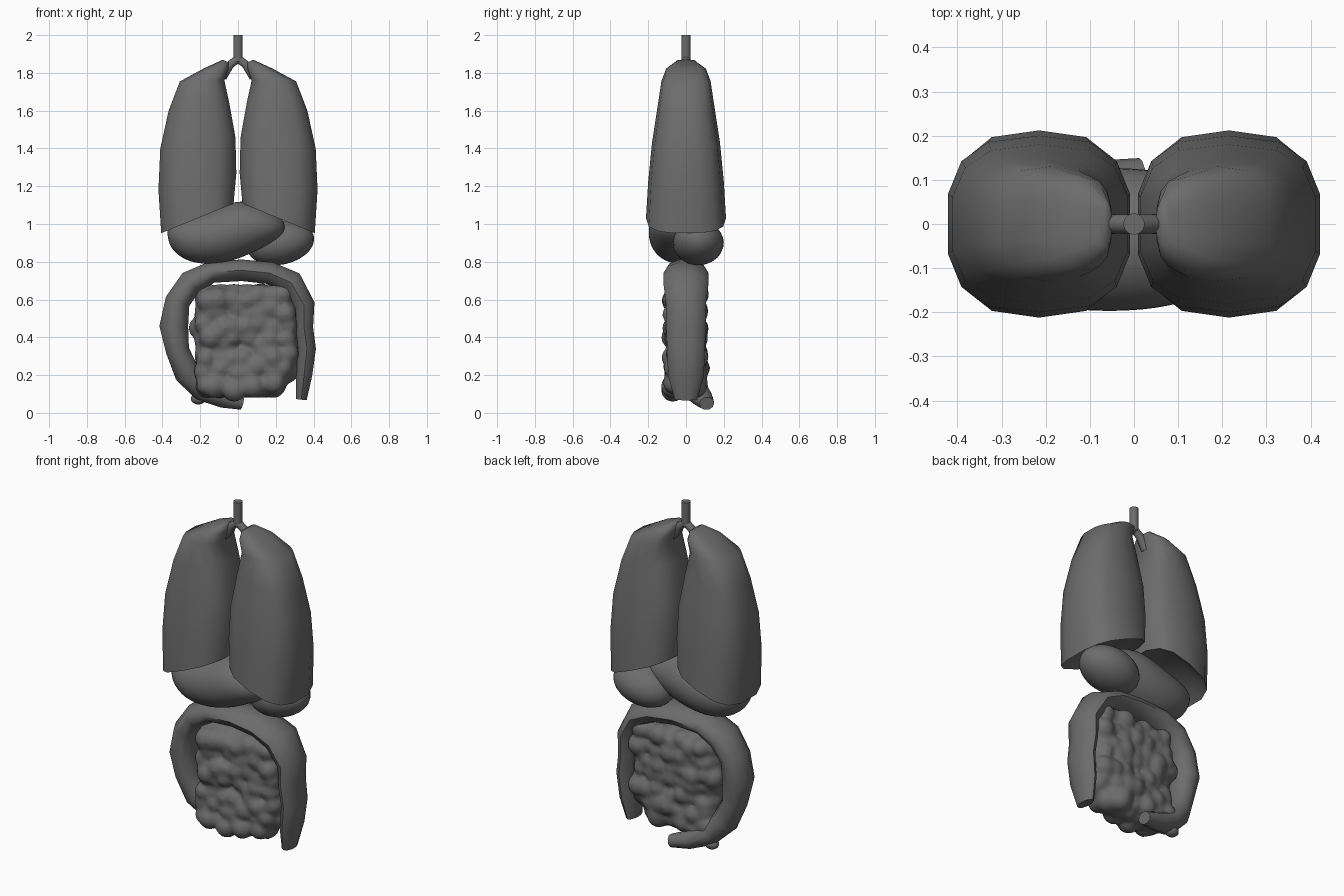
import bpy, bmesh, math, random
from mathutils import Vector

cube = bpy.data.objects.get("Cube")
if cube:
    bpy.data.objects.remove(cube)

grey = bpy.data.materials.new("dark_grey")
grey.use_nodes = True
colour = (0.15, 0.15, 0.15, 1)
grey.diffuse_color = colour
grey.node_tree.nodes["Principled BSDF"].inputs["Base Color"].default_value = colour


def finish(name, bm, angle=60):
    bmesh.ops.recalc_face_normals(bm, faces=bm.faces)
    mesh = bpy.data.meshes.new(name)
    bm.to_mesh(mesh)
    bm.free()
    mesh.materials.append(grey)
    obj = bpy.data.objects.new(name, mesh)
    bpy.context.collection.objects.link(obj)
    bpy.ops.object.select_all(action="DESELECT")
    obj.select_set(True)
    bpy.context.view_layer.objects.active = obj
    bpy.ops.object.shade_smooth_by_angle(angle=math.radians(angle))
    return obj


def loft(name, rings, sides, power=1.0, angle=60):
    """Skin closed rings, each given as centre, half axis u and half axis v."""
    def squash(t):
        return math.copysign(abs(t) ** power, t)
    bm = bmesh.new()
    loops = []
    for c, u, v in rings:
        turns = [2 * math.pi * (k + 0.5) / sides for k in range(sides)]
        loops.append([bm.verts.new(c + u * squash(math.cos(a)) + v * squash(math.sin(a)))
                      for a in turns])
    for low, high in zip(loops, loops[1:]):
        for k in range(sides):
            n = (k + 1) % sides
            bm.faces.new((low[k], low[n], high[n], high[k]))
    bm.faces.new(loops[0])
    bm.faces.new(loops[-1])
    return finish(name, bm, angle)


def subdivide(obj, levels):
    mod = obj.modifiers.new("Smooth", "SUBSURF")
    mod.levels = mod.render_levels = levels


def tube(name, path, sides):
    """Tube through (x, y, z, in-plane radius, depth radius) points in an xz bend."""
    points = [Vector(p[:3]) for p in path]
    rings = []
    for i, p in enumerate(path):
        d = points[min(i + 1, len(path) - 1)] - points[max(i - 1, 0)]
        side = Vector((d.z, 0, -d.x)).normalized()
        depth = side.cross(d).normalized()
        rings.append((points[i], side * p[3], depth * p[4]))
    return loft(name, rings, sides)


def ellipsoid(name, centre, radii, tilt=0):
    bm = bmesh.new()
    bmesh.ops.create_uvsphere(bm, u_segments=24, v_segments=14, radius=1)
    bmesh.ops.scale(bm, vec=radii, verts=bm.verts)
    obj = finish(name, bm)
    obj.location = centre
    obj.rotation_euler.y = tilt
    return obj


# Lungs: inner x, outer x, inner z, outer z, depth
lung_rings = [
    (0.06, 0.36, 1.12, 1.01, 0.15),
    (0.02, 0.41, 1.11, 0.95, 0.212),
    (0.005, 0.425, 1.27, 1.18, 0.2),
    (0.01, 0.415, 1.46, 1.4, 0.18),
    (0.045, 0.37, 1.65, 1.6, 0.15),
    (0.07, 0.31, 1.76, 1.755, 0.13),
    (0.05, 0.18, 1.82, 1.825, 0.105),
    (0.05, 0.08, 1.855, 1.87, 0.05),
]
for side, name in ((-1, "right_lung"), (1, "left_lung")):
    rings = []
    for xi, xo, zi, zo, depth in lung_rings:
        rings.append((Vector((side * (xi + xo) / 2, 0, (zi + zo) / 2)),
                      Vector((side * (xo - xi) / 2, 0, (zo - zi) / 2)),
                      Vector((0, depth, 0))))
    loft(name, rings, 14, power=0.72, angle=65)

# Windpipe and its two branches
tube("windpipe", [(0, 0, 1.86, 0.024, 0.024), (0, 0, 2, 0.024, 0.024)], 16)
for side, name in ((-1, "right_bronchus"), (1, "left_bronchus")):
    tube(name, [(0, 0, 1.875, 0.022, 0.022), (side * 0.04, 0, 1.845, 0.022, 0.022),
                (side * 0.085, 0, 1.78, 0.028, 0.028)], 12)

# Liver: x, centre z, half depth, half height
liver = [(-0.375, 0.96, 0.03, 0.03), (-0.35, 0.94, 0.10, 0.09), (-0.25, 0.92, 0.15, 0.135),
         (-0.12, 0.935, 0.17, 0.155), (0, 0.97, 0.17, 0.165), (0.1, 0.985, 0.155, 0.13),
         (0.19, 0.985, 0.12, 0.085), (0.25, 0.985, 0.05, 0.03)]
subdivide(loft("liver", [(Vector((x, -0.035, z)), Vector((0, d, 0)), Vector((0, 0, h)))
                         for x, z, d, h in liver], 12), 2)

# Stomach
ellipsoid("stomach", (0.225, 0.065, 0.9), (0.18, 0.135, 0.115), -0.2)

# Large intestine, from the blind end round to the descending end
colon = [(0.02, 0.11, 0.05, 0.035, 0.04), (-0.08, 0.09, 0.075, 0.05, 0.055),
         (-0.19, 0.05, 0.12, 0.06, 0.07), (-0.27, 0.02, 0.21, 0.07, 0.085),
         (-0.32, 0, 0.33, 0.065, 0.085), (-0.34, 0, 0.46, 0.08, 0.1),
         (-0.32, 0, 0.59, 0.07, 0.1), (-0.25, 0, 0.69, 0.07, 0.11),
         (-0.14, 0, 0.745, 0.06, 0.11), (0.02, 0, 0.755, 0.06, 0.11),
         (0.17, 0, 0.74, 0.062, 0.12), (0.28, 0, 0.69, 0.07, 0.12),
         (0.35, 0, 0.57, 0.06, 0.105), (0.35, 0, 0.45, 0.05, 0.105),
         (0.365, 0, 0.34, 0.05, 0.1), (0.35, 0, 0.2, 0.045, 0.095),
         (0.335, 0, 0.07, 0.03, 0.06)]
tube("large_intestine", colon, 10)
ellipsoid("appendix", (-0.21, 0.06, 0.075), (0.04, 0.035, 0.03))

# Small intestine: packed coils fused into one lumpy mass
random.seed(4)
bm = bmesh.new()


def lump(x, y, z, r):
    made = bmesh.ops.create_icosphere(bm, subdivisions=2, radius=r)
    bmesh.ops.translate(bm, vec=(x, y, z), verts=made["verts"])


for row in range(7):
    for col in range(7):
        x = -0.16 + col * 0.069
        z = 0.15 + row * 0.077
        if row == 0 and col == 6:
            continue
        lump(x, 0, z, 0.075)
        for y in (-0.055, 0.05):
            lump(x + random.uniform(-0.02, 0.02), y + random.uniform(-0.014, 0.014),
                 z + random.uniform(-0.02, 0.02), random.uniform(0.05, 0.068))
# Bulging lower coils
for x, y, z in ((-0.13, -0.07, 0.14), (-0.02, -0.07, 0.12), (0.08, -0.07, 0.14),
                (0.19, -0.06, 0.16), (0.14, 0.05, 0.14), (-0.2, 0.03, 0.45)):
    lump(x, y, z, 0.065)
coils = finish("small_intestine", bm)
fuse = coils.modifiers.new("Fuse", "REMESH")
fuse.mode = "VOXEL"
fuse.voxel_size = 0.014
fuse.use_smooth_shade = True
soften = coils.modifiers.new("Soften", "SMOOTH")
soften.factor = 0.5
soften.iterations = 5
